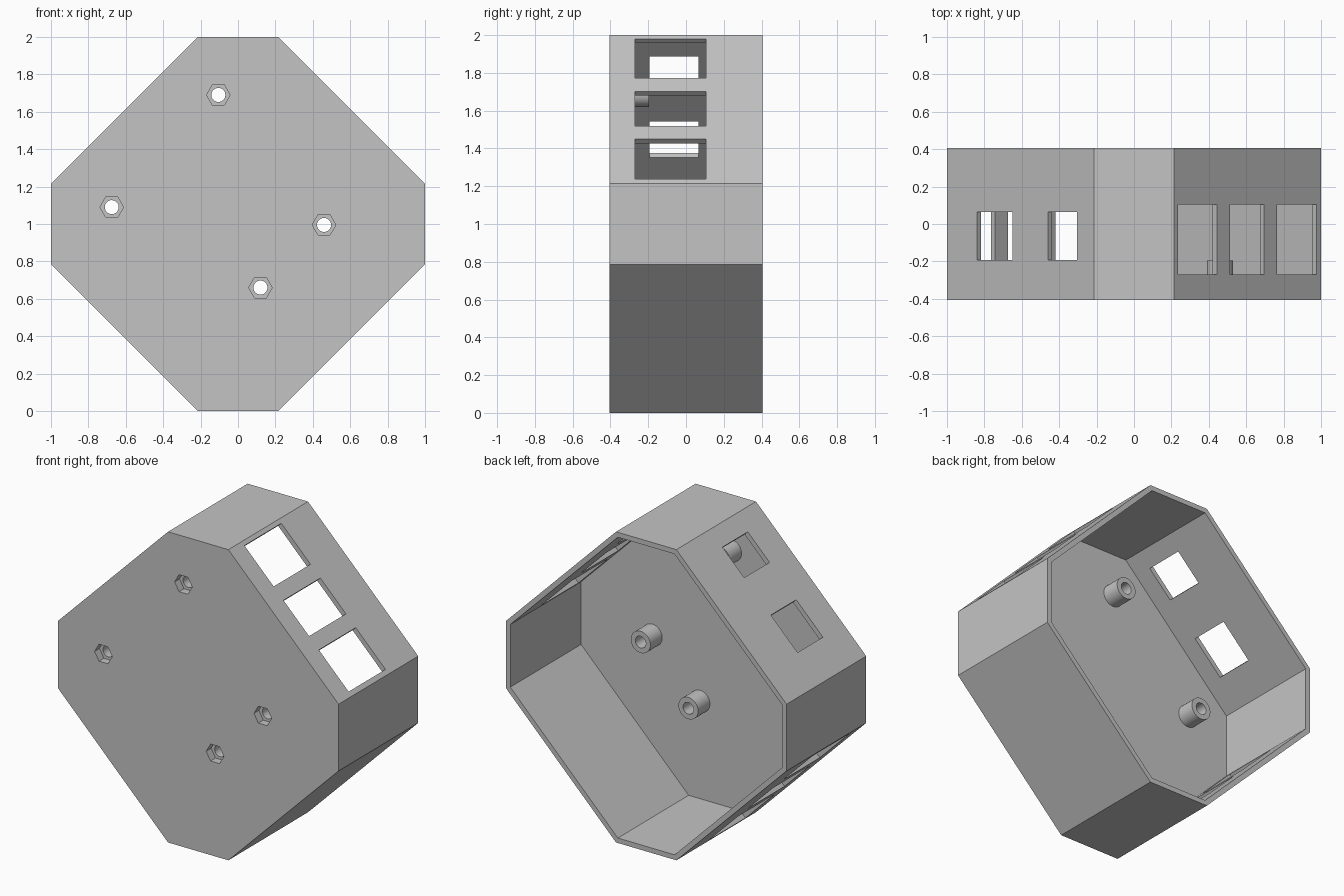
import bpy, bmesh
from math import radians, sqrt
from mathutils import Matrix, Vector

if "Cube" in bpy.data.objects:
    bpy.data.objects.remove(bpy.data.objects["Cube"], do_unlink=True)

HALF_DEPTH, WALL, PLATE = 0.405, 0.032, 0.09
CORNER = 0.215                      # half length of the short octagon sides
FLOOR = -HALF_DEPTH + PLATE         # inner face of the front plate
POST_END = -0.195
SCREWS = [(-0.105, 1.69), (-0.675, 1.09), (0.46, 0.995), (0.12, 0.66)]

grey = bpy.data.materials.new("light grey plastic")
grey.use_nodes = True
grey.diffuse_color = (0.55, 0.55, 0.55, 1)
grey.node_tree.nodes["Principled BSDF"].inputs["Base Color"].default_value = (0.55, 0.55, 0.55, 1)


def make_object(name, bm):
    bmesh.ops.recalc_face_normals(bm, faces=bm.faces)
    mesh = bpy.data.meshes.new(name)
    bm.to_mesh(mesh)
    bm.free()
    mesh.materials.append(grey)
    obj = bpy.data.objects.new(name, mesh)
    bpy.context.collection.objects.link(obj)
    return obj


def octagon(name, r, c, y0, y1):
    bm = bmesh.new()
    ring = [(c, -r), (r, -c), (r, c), (c, r), (-c, r), (-r, c), (-r, -c), (-c, -r)]
    face = bm.faces.new([bm.verts.new((x, y0, z + 1)) for x, z in ring])
    out = bmesh.ops.extrude_face_region(bm, geom=[face])
    verts = [v for v in out["geom"] if isinstance(v, bmesh.types.BMVert)]
    bmesh.ops.translate(bm, verts=verts, vec=(0, y1 - y0, 0))
    return make_object(name, bm)


def rods(name, radius, sides, y0, y1):
    # One rod along y at each screw position
    bm = bmesh.new()
    for x, z in SCREWS:
        place = (Matrix.Translation((x, (y0 + y1) / 2, z))
                 @ Matrix.Rotation(radians(90), 4, 'X') @ Matrix.Rotation(radians(30), 4, 'Z'))
        bmesh.ops.create_cone(bm, cap_ends=True, segments=sides, radius1=radius,
                              radius2=radius, depth=y1 - y0, matrix=place)
    return make_object(name, bm)


def windows(name, side, level, spans, y0, y1):
    # Boxes square to one sloping wall; side and level are the signs of x and z
    bm = bmesh.new()
    for x0, x1 in spans:
        x = (x0 + x1) / 2
        centre = Vector((side * x, (y0 + y1) / 2, 1 + level * (1 + CORNER - x)))
        place = (Matrix.Translation(centre)
                 @ Matrix.Rotation(radians(45 * side * level), 4, 'Y')
                 @ Matrix.Diagonal(((x1 - x0) * sqrt(2), y1 - y0, 0.16, 1)))
        bmesh.ops.create_cube(bm, size=1, matrix=place)
    return make_object(name, bm)


def combine(target, tool, operation):
    mod = target.modifiers.new("combine", 'BOOLEAN')
    mod.operation, mod.solver, mod.object = operation, 'EXACT', tool
    bpy.context.view_layer.objects.active = target
    bpy.ops.object.modifier_apply(modifier=mod.name)
    bpy.data.objects.remove(tool, do_unlink=True)


# Octagonal box, open at the back
case = octagon("octagonal_case", 1, CORNER, -HALF_DEPTH, HALF_DEPTH)
inner_corner = CORNER - (sqrt(2) - 1) * WALL
combine(case, octagon("cavity", 1 - WALL, inner_corner, FLOOR, 0.6), 'DIFFERENCE')

# Screw posts with through holes and hexagonal nut recesses
combine(case, rods("screw_posts", 0.07, 40, FLOOR - 0.02, POST_END), 'UNION')
combine(case, rods("screw_holes", 0.0375, 32, -0.6, 0), 'DIFFERENCE')
combine(case, rods("nut_recesses", 0.063, 6, -0.6, -HALF_DEPTH + 0.05), 'DIFFERENCE')

# Window openings in three of the sloping walls
large = [(0.235, 0.443), (0.513, 0.695), (0.765, 0.977)]
small = [(0.305, 0.46), (0.65, 0.84)]
combine(case, windows("upper_left_windows", 1, 1, large, -0.27, 0.105), 'DIFFERENCE')
combine(case, windows("lower_right_windows", -1, -1, large, -0.27, 0.105), 'DIFFERENCE')
combine(case, windows("upper_right_windows", -1, 1, small, -0.193, 0.065), 'DIFFERENCE')

# Keep edges crisp and round posts smooth
bpy.ops.object.select_all(action='DESELECT')
case.select_set(True)
bpy.context.view_layer.objects.active = case
bpy.ops.object.shade_smooth_by_angle(angle=radians(30))
